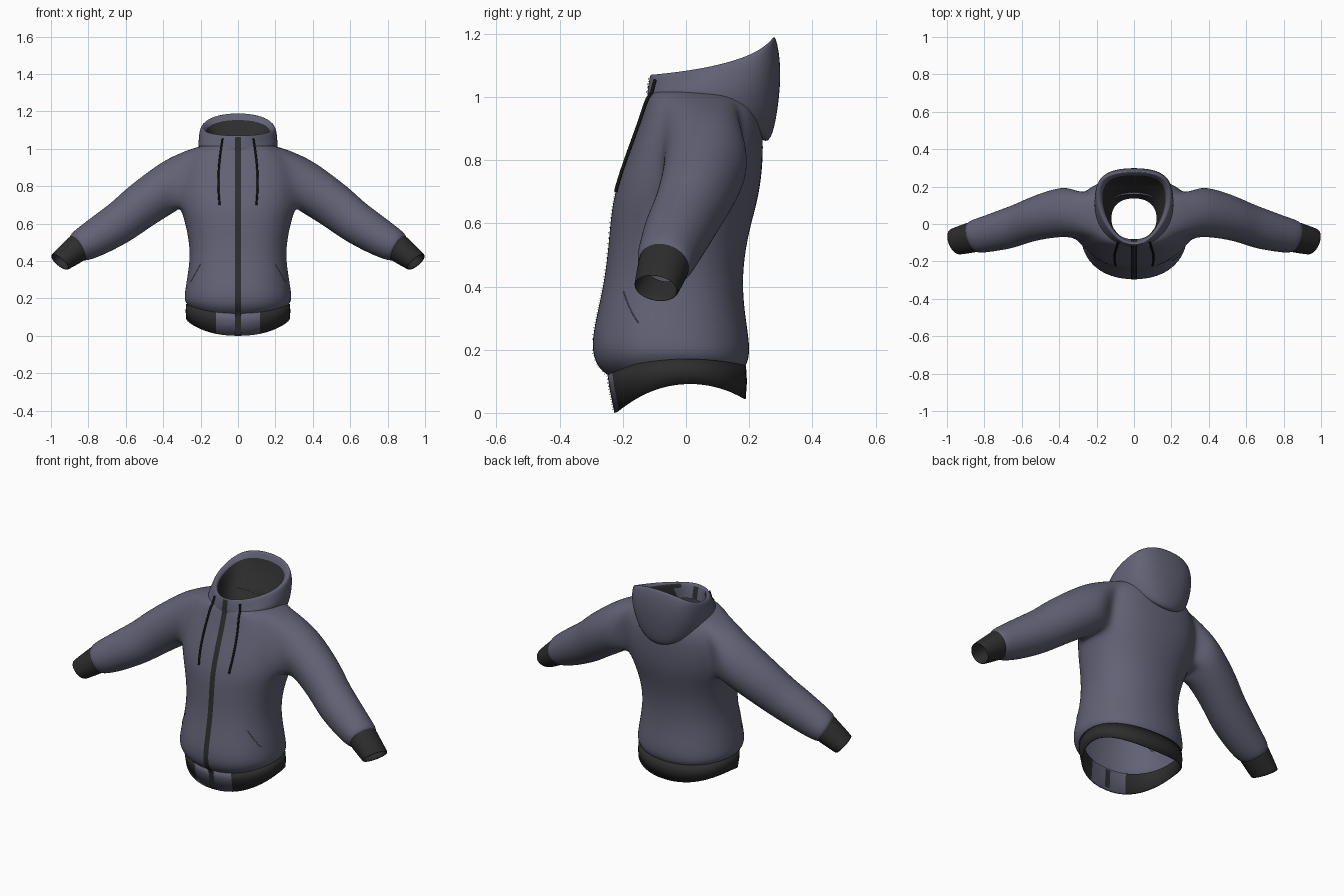
import bpy, bmesh, math
from mathutils import Vector
from mathutils.bvhtree import BVHTree

if "Cube" in bpy.data.objects:
    bpy.data.objects.remove(bpy.data.objects["Cube"])


def material(name, rgb):
    m = bpy.data.materials.new(name)
    m.diffuse_color = (*rgb, 1)
    m.use_nodes = True
    m.node_tree.nodes["Principled BSDF"].inputs["Base Color"].default_value = m.diffuse_color
    return m


FABRIC = material("slate purple fabric", (0.122, 0.122, 0.18))
DARK = material("charcoal knit", (0.026, 0.026, 0.026))
CORD = material("black cord", (0.008, 0.008, 0.009))


def spow(v, p):
    return math.copysign(abs(v) ** p, v)


def blend(t, front, side, back):
    return side + t * (back - front) / 2 + t * t * ((back + front) / 2 - side)


def ring(bm, n, w, yf, ys, yb, zf, zs, zb, p=0.9, egg=0.0, taper=0.0):
    """Horizontal loop given by its half width and front/side/back y and z."""
    out = []
    for i in range(n):
        a = 2 * math.pi * i / n
        t = spow(math.sin(a), p)
        x = w * spow(math.cos(a), p) * (1 - (egg if t < 0 else taper) * t * t)
        out.append(bm.verts.new((x, blend(t, yf, ys, yb), blend(t, zf, zs, zb))))
    return out


def bridge(bm, a, b, mat=0):
    n = len(a)
    for i in range(n):
        f = bm.faces.new((a[i], a[(i + 1) % n], b[(i + 1) % n], b[i]))
        f.material_index = mat


def arm_ring(bm, side, xt, zt, xb, zb, yc, ry, skew=0.0):
    """Sleeve loop of 16 points given by its top and bottom points and depth."""
    out = []
    for i in range(16):
        a = math.radians(-45 + 22.5 * i)
        s, c = math.sin(a), math.cos(a)
        x, z = (xt + xb) / 2 + s * (xt - xb) / 2, (zt + zb) / 2 + s * (zt - zb) / 2
        out.append(bm.verts.new((side * (x + skew * c), yc + ry * c, z - skew * .5 * c)))
    return out


def finish(bm, name, mats, subdiv=0):
    bmesh.ops.recalc_face_normals(bm, faces=bm.faces)
    for f in bm.faces:
        f.smooth = True
    me = bpy.data.meshes.new(name)
    bm.to_mesh(me)
    bm.free()
    ob = bpy.data.objects.new(name, me)
    bpy.context.collection.objects.link(ob)
    for m in mats:
        me.materials.append(m)
    if subdiv:
        mod = ob.modifiers.new("smooth", 'SUBSURF')
        mod.levels = mod.render_levels = subdiv
    return ob


# Torso and sleeves: one shell, sleeves grown out of the armholes
N = 24
bm = bmesh.new()
torso = [ring(bm, N, .268, -.238, -.03, .18, .11, .16, .135),
         ring(bm, N, .286, -.287, -.04, .2, .145, .185, .16)]
for w, yf, yb, z, p in ((.29, -.304, .205, .215, .9), (.272, -.282, .187, .32, .9), (.258, -.26, .18, .42, .9),
                        (.266, -.248, .19, .52, .9), (.287, -.241, .211, .61, .9), (.31, -.23, .233, .69, .86),
                        (.315, -.2, .244, .78, .8), (.31, -.17, .246, .86, .78), (.285, -.14, .24, .94, .76),
                        (.228, -.121, .212, 1.01, .8)):
    torso.append(ring(bm, N, w, yf, (yf + yb) / 2, yb, z, z, z, p))
torso.append(ring(bm, N, .16, -.105, .05, .16, 1.02, 1.02, 1.0))
LO, HI = 7, 11
for r in range(len(torso) - 1):
    for i in range(N):
        j = (i + 1) % N
        armhole = LO <= r < HI and (i in (22, 23, 0, 1) or i in (10, 11, 12, 13))
        if not armhole:
            bm.faces.new((torso[r][i], torso[r][j], torso[r + 1][j], torso[r + 1][i]))
SLEEVE = ((.37, .957, .335, .66, .067, .137), (.475, .885, .405, .62, .056, .132),
          (.605, .785, .495, .56, .025, .12, .005), (.67, .72, .56, .515, -.003, .113, .01),
          (.735, .672, .625, .478, -.025, .11, .015), (.83, .6, .73, .425, -.053, .097, .02),
          (.893, .55, .815, .397, -.069, .09, .022), (.897, .53, .828, .408, -.07, .074, .02))
for side in (1, -1):
    def at(r, j):
        return torso[r][(j if side > 0 else 12 - j) % N]
    loop = [at(r, 2) for r in range(LO, HI)] + [at(HI, j) for j in (2, 1, 0, -1)]
    loop += [at(r, -2) for r in range(HI, LO, -1)] + [at(LO, j) for j in (-2, -1, 0, 1)]
    for spec in SLEEVE:
        nxt = arm_ring(bm, side, *spec)
        bridge(bm, loop, nxt)
        loop = nxt
body = finish(bm, "body_and_sleeves", [FABRIC], 2)

# Cuffs: knitted tubes turned inward at the opening
CUFF = ((.88, .55, .812, .41, -.066, .08, .02), (.89, .542, .822, .4, -.069, .083, .02),
        (.992, .442, .905, .355, -.093, .072, .02), (.998, .433, .912, .352, -.095, .07, .02),
        (.988, .433, .914, .362, -.095, .064, .018), (.89, .525, .833, .415, -.07, .066, .018))
for side, label in ((1, "left"), (-1, "right")):
    bm = bmesh.new()
    rings = [arm_ring(bm, side, *s) for s in CUFF]
    for a, b in zip(rings, rings[1:]):
        bridge(bm, a, b)
    finish(bm, label + "_cuff", [DARK], 1)

# Hem band: dark knit with a fabric panel at the front
bm = bmesh.new()
HEM = ((.262, -.21, -.02, .17, .12, .165, .14), (.278, -.25, -.03, .19, .132, .17, .15),
       (.28, -.243, -.025, .193, .08, .13, .1), (.277, -.227, -.02, .189, .0, .09, .043),
       (.269, -.217, -.02, .181, .003, .092, .046), (.262, -.21, -.02, .17, .12, .165, .14))
rings = [ring(bm, 48, *s) for s in HEM]
for a, b in zip(rings, rings[1:]):
    bridge(bm, a, b)
for f in bm.faces:
    c = f.calc_center_median()
    f.material_index = 0 if abs(c.x) < .12 and c.y < 0 else 1
hem = finish(bm, "hem_band", [FABRIC, DARK])

# Hood: folded bag outside, rim, dark lining at the back, down to the neck
HOOD = ((.178, -.105, .05, .17, .985, .995, .94, .9, 0, .1), (.206, -.123, .09, .225, .99, .985, .875, .9, 0, .2),
        (.213, -.125, .1, .264, 1.0, 1.003, .843, .9, .04, .2), (.214, -.125, .125, .286, 1.015, 1.035, .92, .9, .1, .1),
        (.211, -.122, .14, .3, 1.04, 1.07, 1.03, .9, .15), (.206, -.118, .15, .3, 1.06, 1.103, 1.12, .9, .18),
        (.195, -.116, .15, .281, 1.073, 1.12, 1.215, .9, .2), (.17, -.104, .14, .264, 1.068, 1.1, 1.158, .9, .16),
        (.152, -.097, .11, .23, 1.05, 1.05, 1.08, .9, .12), (.132, -.089, .06, .165, 1.02, 1.0, 1.0, .9, .05),
        (.122, -.083, .03, .138, .99, .97, .95))
bm = bmesh.new()
rings = [ring(bm, N, *s) for s in HOOD]
for k, (a, b) in enumerate(zip(rings, rings[1:])):
    bridge(bm, a, b, 1 if k >= 7 else 0)
for f in bm.faces:
    if f.calc_center_median().y < -.05:
        f.material_index = 0
hood = finish(bm, "hood", [FABRIC, DARK], 2)

# Surface lookup for the details lying on the front
bpy.context.view_layer.update()
deps = bpy.context.evaluated_depsgraph_get()
trees = [BVHTree.FromObject(o, deps) for o in (body, hem, hood)]


def front(x, z, lift):
    hits = [t.ray_cast(Vector((x, -2, z)), Vector((0, 1, 0)))[0] for t in trees]
    ys = [h.y for h in hits if h is not None]
    return Vector((x, (min(ys) if ys else -.11) - lift, z))


def inside(x, z, lift):
    hits = [t.ray_cast(Vector((x, 0, z)), Vector((0, -1, 0)))[0] for t in trees]
    ys = [h.y for h in hits if h is not None]
    return Vector((x, (max(ys) if ys else -.2) + lift, z))


def strip(name, surface, z0, z1, steps):
    bm = bmesh.new()
    prev = None
    for k in range(steps + 1):
        z = z0 + k * (z1 - z0) / steps
        row = [bm.verts.new(surface(x, z, .003)) for x in (-.0155, 0, .0155)]
        if prev:
            for i in (0, 1):
                bm.faces.new((prev[i], prev[i + 1], row[i + 1], row[i]))
        prev = row
    finish(bm, name, [DARK])


# Zip: narrow strip down the front, also seen inside the hem and collar
strip("zip_strip", front, .008, 1.064, 60)
strip("zip_inside_hem", inside, .01, .11, 8)
strip("zip_inside_collar", inside, .995, 1.06, 6)


def cord(name, pts, radius, mat):
    cu = bpy.data.curves.new(name, 'CURVE')
    cu.dimensions = '3D'
    cu.bevel_depth = radius
    cu.bevel_resolution = 2
    cu.use_fill_caps = True
    sp = cu.splines.new('POLY')
    sp.points.add(len(pts) - 1)
    for p, co in zip(sp.points, pts):
        p.co = (*co, 1)
    cu.materials.append(mat)
    bpy.context.collection.objects.link(bpy.data.objects.new(name, cu))


# Drawstrings and slanted pocket seams
for side, label in ((1, "left"), (-1, "right")):
    pts = []
    for k in range(19):
        t = k / 18
        pts.append(front(side * (.083 + .022 * math.sin(t * 2.4)), 1.055 - .355 * t, .008))
    cord(label + "_drawstring", pts, .0055, CORD)
    pts = [front(side * (.2 + .055 * k / 6), .385 - .1 * k / 6, 0) for k in range(7)]
    cord(label + "_pocket_seam", pts, .002, FABRIC)
